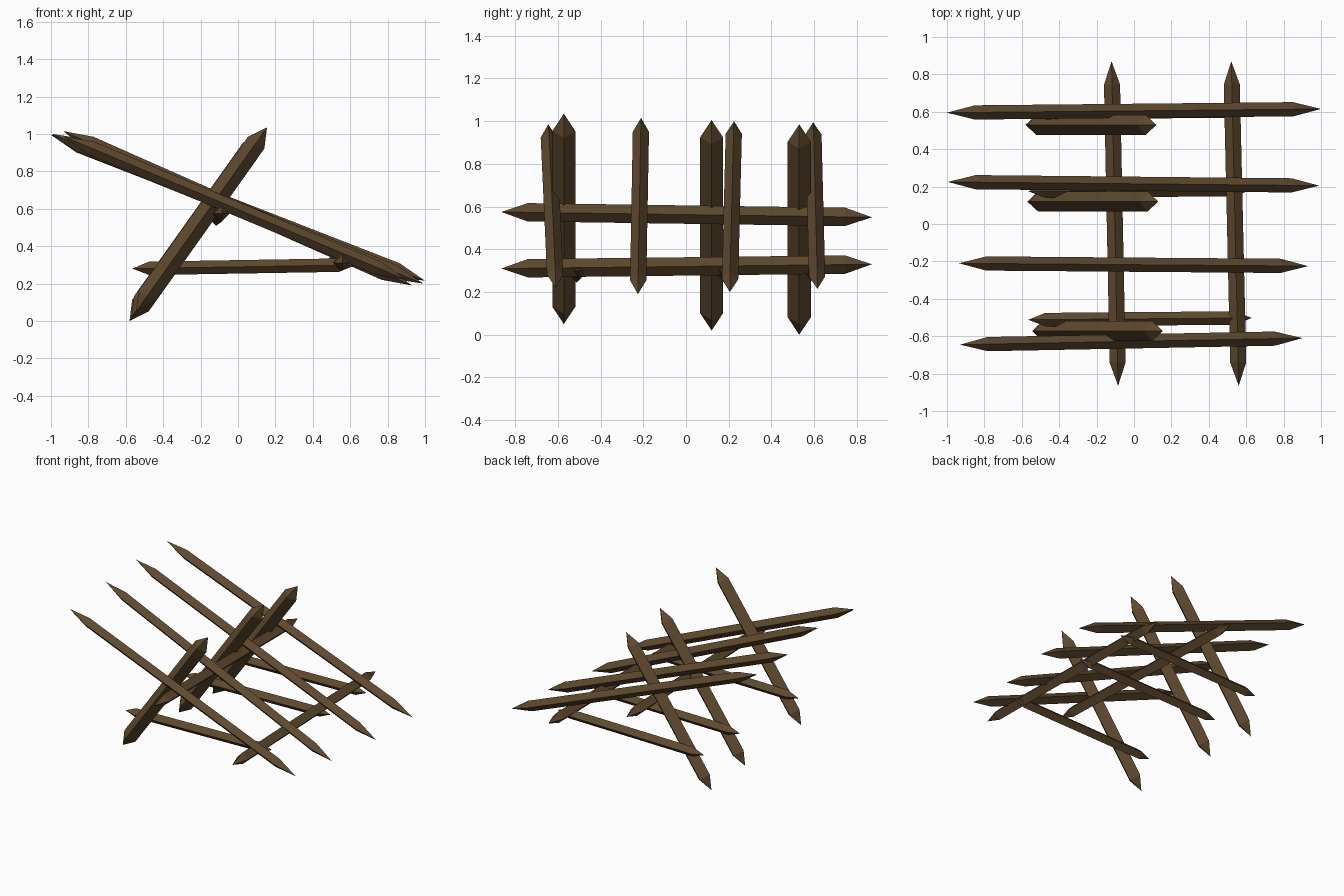
import bpy, bmesh
from mathutils import Vector

cube = bpy.data.objects.get("Cube")
if cube:
    bpy.data.objects.remove(cube, do_unlink=True)

wood = bpy.data.materials.new("dark_brown_wood")
wood.use_nodes = True
colour = (0.115, 0.067, 0.028, 1)
wood.diffuse_color = colour
wood.node_tree.nodes["Principled BSDF"].inputs["Base Color"].default_value = colour


def stake(name, start, end, half, tip):
    """Four-sided bar set on its edge, with a pyramid point at each end."""
    a, b = Vector(start), Vector(end)
    along = (b - a).normalized()
    side = along.cross(Vector((0, 0, 1))).normalized()
    up = side.cross(along)
    corners = [side * half, up * half, -side * half, -up * half]
    bm = bmesh.new()
    rings = [[bm.verts.new(c + k) for k in corners]
             for c in (a + along * tip, b - along * tip)]
    points = [bm.verts.new(a), bm.verts.new(b)]
    for i in range(4):
        j = (i + 1) % 4
        bm.faces.new((rings[0][i], rings[0][j], rings[1][j], rings[1][i]))
        for ring, point in zip(rings, points):
            bm.faces.new((ring[i], ring[j], point))
    bmesh.ops.recalc_face_normals(bm, faces=bm.faces)
    mesh = bpy.data.meshes.new(name)
    bm.to_mesh(mesh)
    bm.free()
    mesh.materials.append(wood)
    bpy.context.collection.objects.link(bpy.data.objects.new(name, mesh))


# Long slanting stakes, pointing up to the right side
stake("long_stake_front", (-0.93, -0.645, 0.985), (0.90, -0.61, 0.22), 0.038, 0.16)
stake("long_stake_mid_front", (-0.935, -0.21, 1.015), (0.93, -0.225, 0.19), 0.038, 0.16)
stake("long_stake_mid_back", (-0.995, 0.225, 1.0), (0.99, 0.205, 0.20), 0.038, 0.16)
stake("long_stake_back", (-1.0, 0.595, 0.995), (1.0, 0.615, 0.215), 0.038, 0.16)

# Thick steep posts and the low braces beside them
for label, y, x, z, brace_y in (("front", -0.572, -0.545, 0.05, -0.512),
                                ("middle", 0.12, -0.57, 0.02, 0.175),
                                ("back", 0.53, -0.58, 0.0, 0.595)):
    stake("steep_post_" + label, (x, y, z), (x + 0.70, y, z + 0.985), 0.054, 0.1)
    stake("low_brace_" + label, (-0.565, brace_y, 0.28), (0.63, brace_y + 0.01, 0.30), 0.036, 0.09)

# Crossbars running front to back
stake("upper_crossbar", (-0.085, -0.865, 0.575), (-0.12, 0.87, 0.55), 0.043, 0.125)
stake("lower_crossbar", (0.56, -0.865, 0.31), (0.52, 0.87, 0.33), 0.043, 0.125)
